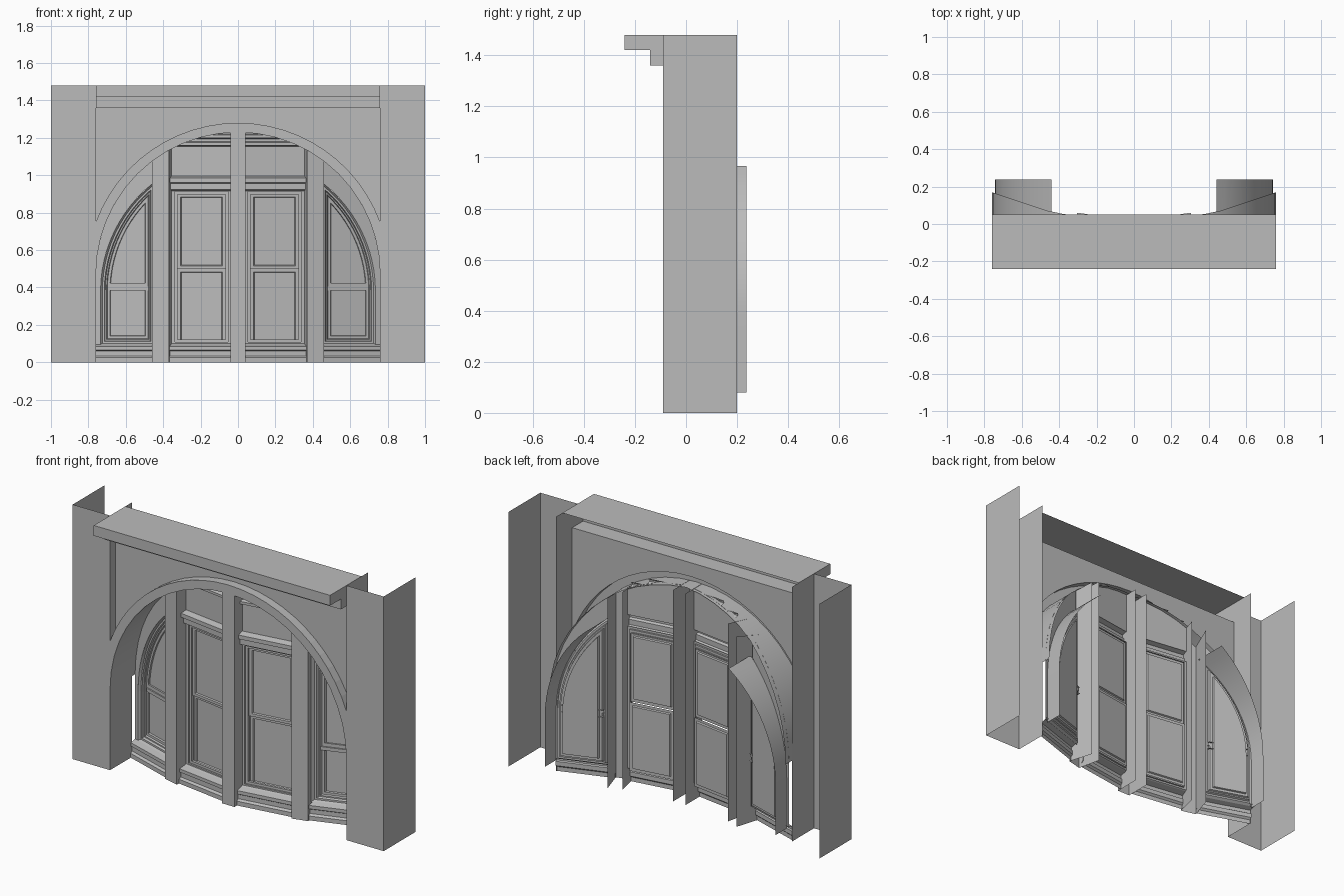
import bpy, math
from mathutils import Vector

cube = bpy.data.objects.get("Cube")
if cube:
    bpy.data.objects.remove(cube, do_unlink=True)

stone = bpy.data.materials.new("pale_stone")
stone.use_nodes = True
GREY = (0.5, 0.5, 0.5, 1)
stone.diffuse_color = GREY
stone.node_tree.nodes["Principled BSDF"].inputs["Base Color"].default_value = GREY

FRONT, BACK, WALL = -0.09, 0.20, -0.04
INNER, SPRING, TOP = 0.76, 0.47, 1.48
SEG = 12


def make(name, verts, faces, smooth=False):
    """Right-hand half, mirrored to the other side, facing the front."""
    me = bpy.data.meshes.new(name)
    me.from_pydata(verts, [], faces)
    me.update()
    if sum(p.normal.y * p.area for p in me.polygons) > 1e-6:
        me.flip_normals()
    me.materials.append(stone)
    ob = bpy.data.objects.new(name, me)
    bpy.context.collection.objects.link(ob)
    mir = ob.modifiers.new("mirror", 'MIRROR')
    mir.merge_threshold = 0.0005
    if smooth:
        bpy.ops.object.select_all(action='DESELECT')
        ob.select_set(True)
        bpy.context.view_layer.objects.active = ob
        bpy.ops.object.shade_smooth_by_angle(angle=math.radians(30))
    return ob


def loft(name, rows, cyclic=False, smooth=False, cap=False):
    n = len(rows[0])
    verts = [p for r in rows for p in r]
    faces = []
    for i in range(len(rows) - 1):
        for j in range(n if cyclic else n - 1):
            k = (j + 1) % n
            faces.append((i * n + j, i * n + k, (i + 1) * n + k, (i + 1) * n + j))
    if cap:
        faces.append(tuple(range((len(rows) - 1) * n, len(rows) * n)))
    return make(name, verts, faces, smooth)


def bow(x):
    """Plan line of the bowed window front."""
    if x < 0.415:
        return -0.067 + (x - 0.04) * 0.15
    return (x - 0.46) / 3


def on_bow(pts, d):
    return [(x, bow(x) + d, z) for x, z in pts]


def arc(r, zc, a0, a1, n=SEG):
    return [(r * math.cos(a0 + (a1 - a0) * i / n), zc + r * math.sin(a0 + (a1 - a0) * i / n))
            for i in range(n + 1)]


def rect(x0, x1, z0, z1, i=0):
    return [(x0 + i, z0 + i), (x1 - i, z0 + i), (x1 - i, z1 - i), (x0 + i, z1 - i)]


def quarter(r, zc, x0, zb, i=0, zt=None):
    """Quarter-arched outline: foot, straight jamb, then arc up to x0."""
    r, x0, zb = r - i, x0 + i, zb + i
    return [(x0, zb), (r, zb)] + arc(r, zc, 0, math.acos(x0 / r))


def stepped(name, outline, steps):
    """Nested outlines (inset, depth), closed by the innermost pane."""
    loft(name, [on_bow(outline(i), d) for i, d in steps], cyclic=True, cap=True)


def moulding(name, x0, x1, profile):
    loft(name, [[(x, bow(x) + d, z) for d, z in profile] for x in (x0, x1)])


# Side piers, open at the back
loft("pier", [[(x, y, z) for x, y in ((INNER, 0.11), (INNER, FRONT), (1, FRONT), (1, BACK))]
              for z in (0, TOP)])

# Cornice shell with end plates
prof = [(WALL, 1.36), (-0.14, 1.36), (-0.14, 1.42), (-0.24, 1.42), (-0.24, TOP), (0.05, TOP)]
loft("cornice", [[(x, y, z) for y, z in prof] for x in (0, INNER)])
make("cornice_end", [(INNER, y, z) for y, z in prof[1:5]] +
     [(INNER, FRONT, TOP), (INNER, FRONT, 1.36)], [(0, 1, 2, 3, 4, 5)])

# Arch ring, flush with the piers, and the recessed wall above it
R_OUT = 0.81
end = math.acos(INNER / R_OUT)
outer = arc(R_OUT, SPRING, end, math.pi / 2)
inner = arc(INNER, SPRING, 0, math.pi / 2)
loft("arch_ring", [[(x, FRONT, z) for x, z in inner], [(x, FRONT, z) for x, z in outer],
                   [(x, WALL, z) for x, z in outer]])
loft("wall", [[(x, WALL, z) for x, z in outer], [(x, WALL, 1.36) for x, z in outer]])
loft("arch_soffit", [[(x, FRONT, z) for x, z in inner],
                     [(x, bow(x) + 0.07, z) for x, z in inner]], smooth=True)


def arch_z(x):
    return SPRING + math.sqrt(INNER ** 2 - x ** 2)


# Mullions: front face with returns running back towards the bow centre
def mullion(name, plan):
    loft(name, [[(x, y, 0) for x, y in plan], [(x, y, arch_z(x)) for x, y in plan]])


mullion("centre_mullion", [(0, FRONT), (0.04, FRONT), (0.04, 0.06)])
mullion("side_mullion", [(0.34, 0.10), (0.37, -0.035), (0.46, -0.012), (0.415, 0.13)])

# Sills and lintel mouldings
sill = [(0, 0), (0, 0.025), (0.012, 0.035), (0.012, 0.06), (0.004, 0.065),
        (0.004, 0.085), (0.04, 0.095), (0.05, 0.1)]
moulding("centre_sill", 0.04, 0.368, sill)
moulding("side_sill", 0.455, INNER, sill)
lintel = [(0.05, 0.915), (0.03, 0.925), (0.03, 0.955), (0.015, 0.962), (0.015, 0.985), (0.05, 0.995)]
moulding("centre_lintel", 0.04, 0.365, lintel)
for x1, z0 in ((0.34, 1.155), (0.24, 1.195)):
    moulding("head_trim", 0.04, x1, [(0.05, z0), (0.03, z0 + 0.005), (0.03, z0 + 0.02), (0.05, z0 + 0.025)])

# Centre bay: upper panel, frame and two sashes
head = [(0.04 + 0.315 * i / SEG, arch_z(0.04 + 0.315 * i / SEG)) for i in range(SEG + 1)]
make("upper_panel", on_bow([(0.355, 0.99), (0.04, 0.99)] + head, 0.05), [tuple(range(SEG + 3))])
x0, x1 = 0.045, 0.345
loft("centre_frame", [on_bow(rect(0.04, 0.357, 0.098, 0.925), 0.05),
                      on_bow(rect(x0, x1, 0.1, 0.92, 0.008), 0.05),
                      on_bow(rect(x0, x1, 0.1, 0.92, 0.008), 0.06),
                      on_bow(rect(x0, x1, 0.1, 0.92, 0.022), 0.06),
                      on_bow(rect(x0, x1, 0.1, 0.92, 0.022), 0.075)], cyclic=True)
for z0, z1, d in ((0.5, 0.9, 0.07), (0.1, 0.5, 0.08)):
    stepped("centre_sash", lambda i: rect(0.067, 0.323, z0, z1, i),
            [(0, d), (0.016, d), (0.02, d + 0.008)])

# Side bay: spandrel around the quarter arch, stepped frame and two sashes
R, ZC, X0 = 0.735, 0.38, 0.455
loft("side_spandrel", [on_bow(quarter(INNER, SPRING, X0, 0.09), 0.04),
                       on_bow(quarter(R, ZC, X0, 0.09), 0.04)], cyclic=True)
stepped("side_window", lambda i: quarter(R, ZC, X0 - 0.01, 0.09, i),
        [(0, 0.04), (0.01, 0.055), (0.02, 0.055), (0.025, 0.068), (0.032, 0.068),
         (0.036, 0.078), (0.05, 0.078), (0.053, 0.088)])
loft("side_meeting_rail", [on_bow([(x, z) for x in (0.47, 0.69)], d) for z, d in
                           ((0.385, 0.088), (0.385, 0.07), (0.405, 0.07), (0.405, 0.078),
                            (0.425, 0.078), (0.425, 0.088))])

# Curved hood behind each side window
hood = [(0.742, 0.08)] + arc(0.742, 0.37, 0, math.acos(0.44 / 0.742))
loft("side_hood", [[(x, bow(x) + 0.04, z) for x, z in hood],
                   [(x, 0.237, z) for x, z in hood]], smooth=True)
